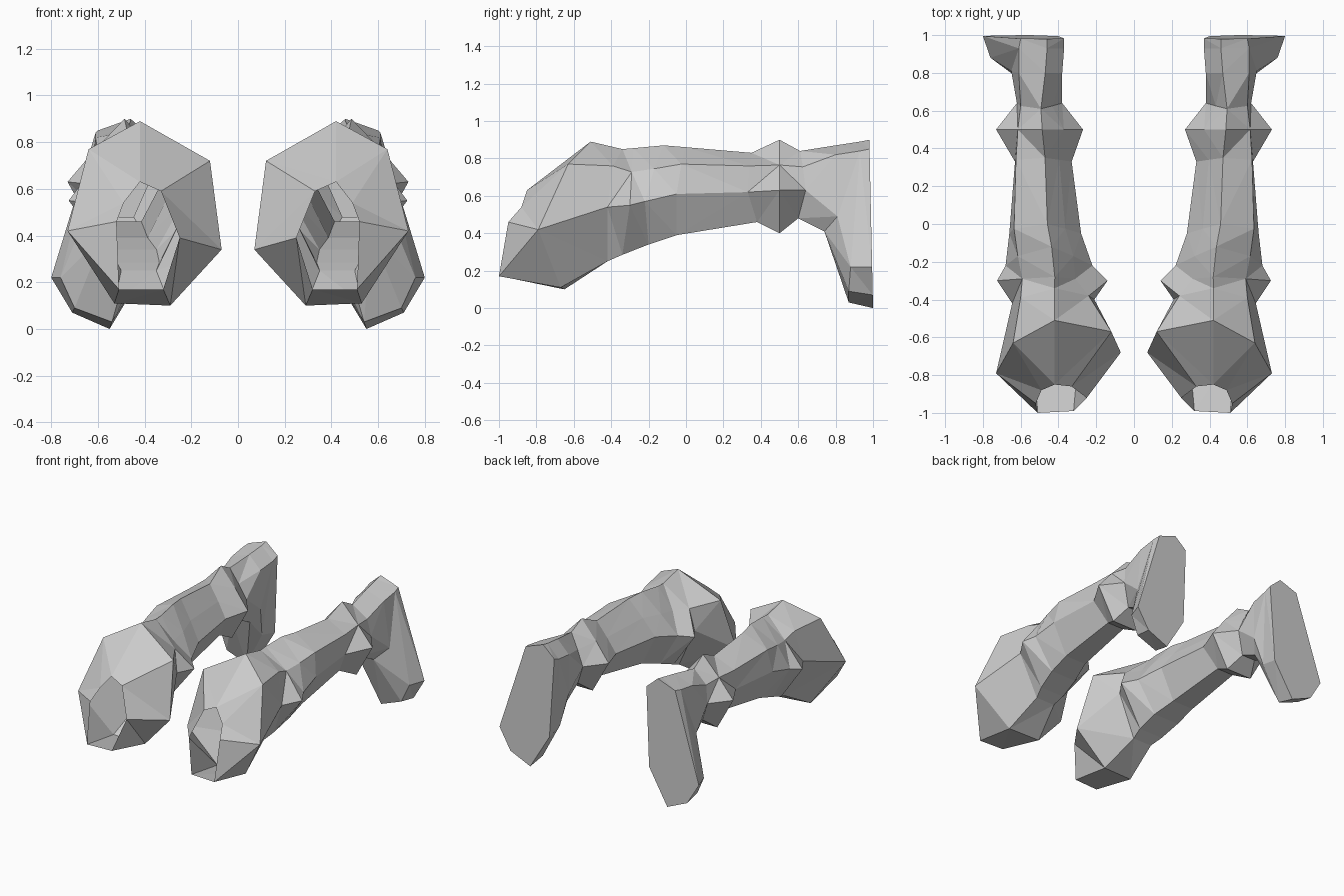
import bpy, bmesh

# Each ring has 7 points: top, inner upper, inner middle, inner bottom,
# outer bottom, outer middle, outer upper (x, y, z on the +x arm).

# Shoulder: rim of the open end, widest ring, ring behind the shoulder
shoulder = [
    [(.42, -.85, .63), (.33, -.86, .59), (.25, -.92, .39), (.32, -.99, .17),
     (.51, -1.0, .17), (.52, -.95, .46), (.49, -.88, .54)],
    [(.42, -.51, .89), (.12, -.57, .72), (.07, -.68, .34), (.29, -.65, .10),
     (.53, -.67, .11), (.73, -.79, .42), (.64, -.63, .77)],
    [(.42, -.34, .85), (.24, -.38, .70), (.21, -.40, .54), (.35, -.42, .25),
     (.50, -.42, .25), (.645, -.42, .54), (.60, -.39, .76)],
]

# Hand: knuckles, front of palm, flat back plate
hand = [
    [(.47, .80, .87), (.38, .80, .78), (.38, .80, .50), (.43, .75, .41),
     (.57, .74, .41), (.65, .81, .49), (.61, .80, .82)],
    [(.46, .93, .89), (.37, .93, .80), (.41, .86, .28), (.54, .87, .03),
     (.70, .87, .09), (.76, .88, .22), (.61, .93, .84)],
    [(x, 1 - z * .022, z) for x, z in (
        (.46, .90), (.37, .82), (.40, .25), (.55, .00),
        (.71, .07), (.80, .22), (.60, .85))],
]

# Forearm stations: y,z of top; y,z of middle; y,z of bottom; inner x, outer x,
# how far a side fin sticks out, bulge of the outer upper edge
stations = [
    (-.28, .855, -.30, .55, -.34, .285, .215, .65, .075, .05),
    (-.12, .87, -.22, .57, -.20, .34, .22, .68, 0, .05),
    (.00, .86, -.05, .61, -.05, .39, .28, .66, 0, .07),
    (.35, .83, .33, .62, .38, .46, .33, .63, 0, .07),
    (.50, .90, .50, .63, .50, .40, .27, .73, 0, 0),
    (.61, .84, .64, .63, .60, .48, .38, .62, 0, .04),
]


def arm_ring(yt, zt, ym, zm, yb, zb, xin, xout, fin, bulge):
    def x(u):
        return xin + u * (xout - xin)
    yu, zu = (yt + ym) / 2, (zt + zm) / 2
    return [(x(.47), yt, zt), (x(.22), yu, zu), (xin - fin, ym, zm),
            (x(.28), yb, zb), (x(.72), yb, zb), (xout + fin, ym, zm),
            (x(.75) + bulge, yu, zu + bulge / 2)]


def loft(name, rings):
    bm = bmesh.new()
    loops = [[bm.verts.new(p) for p in ring] for ring in rings]
    for a, b in zip(loops, loops[1:]):
        for i in range(len(a)):
            j = (i + 1) % len(a)
            bm.faces.new((a[j], a[i], b[i], b[j]))
    bm.faces.new(loops[-1])  # the first ring stays open
    bmesh.ops.recalc_face_normals(bm, faces=bm.faces[:])
    bmesh.ops.triangulate(bm, faces=bm.faces[:])
    mesh = bpy.data.meshes.new(name)
    bm.to_mesh(mesh)
    bm.free()
    obj = bpy.data.objects.new(name, mesh)
    bpy.context.collection.objects.link(obj)
    return obj


# Pair of arms, mirrored across x = 0
arms = loft("arm_pair", shoulder + [arm_ring(*s) for s in stations] + hand)
arms.modifiers.new("mirror", 'MIRROR').use_axis[0] = True
